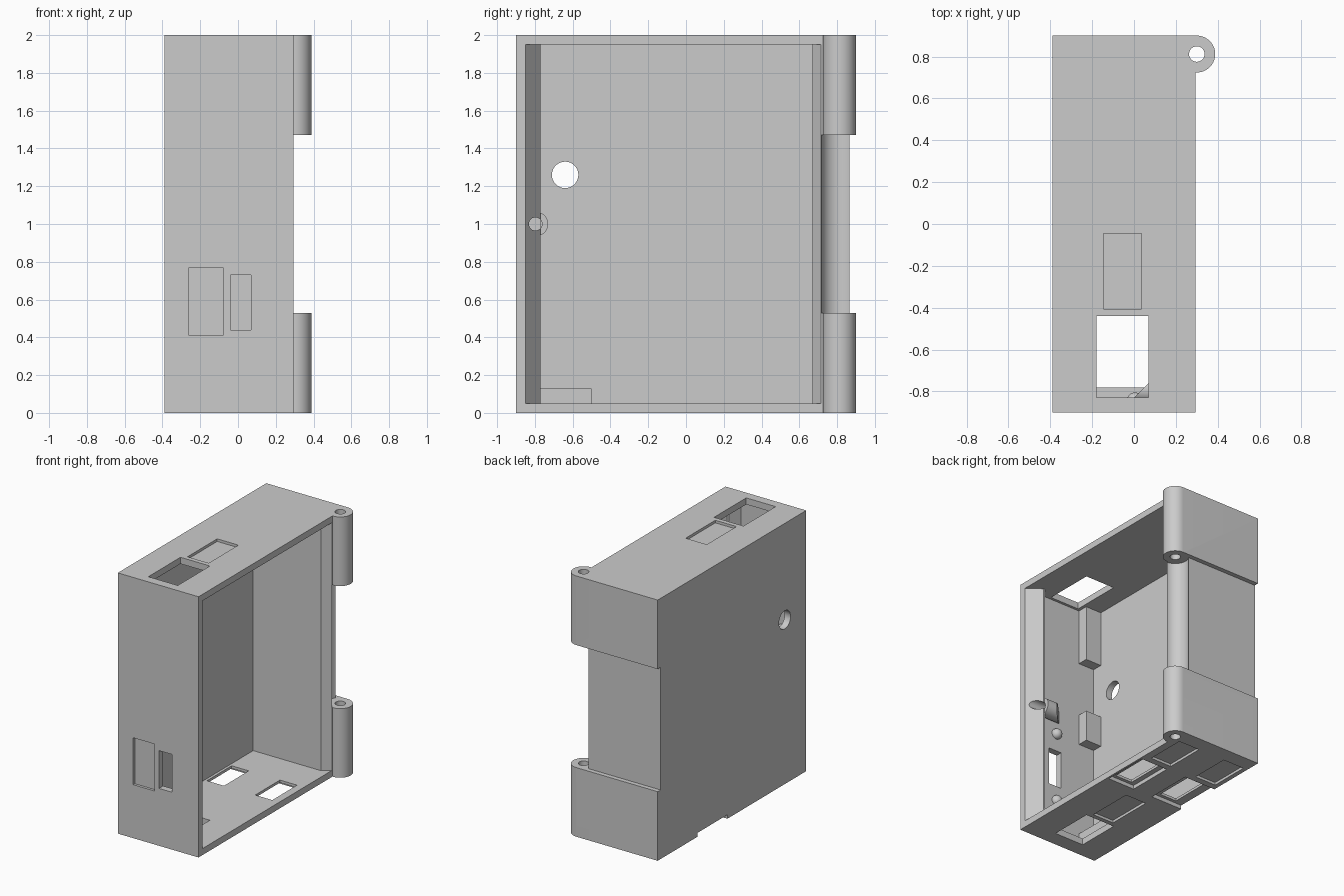
import bpy
import bmesh
from math import sin, cos, pi, radians
from mathutils import Matrix, Vector

cube = bpy.data.objects.get("Cube")
if cube:
    bpy.data.objects.remove(cube, do_unlink=True)

grey = bpy.data.materials.new("plain_grey")
grey.use_nodes = True
grey.diffuse_color = (0.6, 0.6, 0.6, 1)
grey.node_tree.nodes["Principled BSDF"].inputs["Base Color"].default_value = (0.6, 0.6, 0.6, 1)


def finish(bm, name):
    bmesh.ops.recalc_face_normals(bm, faces=bm.faces)
    mesh = bpy.data.meshes.new(name)
    bm.to_mesh(mesh)
    bm.free()
    mesh.materials.append(grey)
    obj = bpy.data.objects.new(name, mesh)
    bpy.context.collection.objects.link(obj)
    return obj


def prism(name, outline, z0, z1):
    bm = bmesh.new()
    face = bm.faces.new([bm.verts.new((x, y, z0)) for x, y in outline])
    made = bmesh.ops.extrude_face_region(bm, geom=[face])["geom"]
    top = [v for v in made if isinstance(v, bmesh.types.BMVert)]
    bmesh.ops.translate(bm, verts=top, vec=(0, 0, z1 - z0))
    return finish(bm, name)


def block(name, x0, x1, y0, y1, z0, z1):
    return prism(name, [(x0, y0), (x1, y0), (x1, y1), (x0, y1)], z0, z1)


def rod(name, radius, start, end, sides=48):
    start, end = Vector(start), Vector(end)
    bm = bmesh.new()
    turn = (end - start).to_track_quat('Z', 'Y').to_matrix().to_4x4()
    bmesh.ops.create_cone(bm, cap_ends=True, segments=sides, radius1=radius, radius2=radius,
                          depth=(end - start).length,
                          matrix=Matrix.Translation((start + end) / 2) @ turn)
    return finish(bm, name)


def combine(tool, operation):
    # apply one boolean to the case, then discard the tool
    tool.hide_render = True
    mod = case.modifiers.new("boolean", 'BOOLEAN')
    mod.operation = operation
    mod.solver = 'EXACT'
    mod.object = tool
    bpy.context.view_layer.objects.active = case
    bpy.ops.object.modifier_apply(modifier=mod.name)
    bpy.data.objects.remove(tool, do_unlink=True)


def cut(tool):
    combine(tool, 'DIFFERENCE')


def add(tool):
    combine(tool, 'UNION')


LEFT, RIM, FRONT, BACK, TOP = -0.39, 0.295, -0.9, 0.9, 2.0
PIN = (0.3, 0.812)
BARREL = 0.088

# case profile with the rounded hinge barrel on one corner
arc = [(PIN[0] + BARREL * cos(a), PIN[1] + BARREL * sin(a))
       for a in (-pi / 2 + pi * i / 32 for i in range(33))]
case = prism("case", [(LEFT, FRONT), (RIM, FRONT), (RIM, PIN[1] - BARREL)] + arc + [(LEFT, BACK)],
             0, TOP)

# middle gap between the two hinge barrels
LOW, HIGH = 0.53, 1.47
cut(block("back_recess", -0.5, 0.5, 0.865, 1.0, LOW, HIGH))
cut(rod("hinge_groove", 0.095, (*PIN, LOW), (*PIN, HIGH), 64))
cut(rod("hinge_pin_hole", 0.037, (*PIN, -0.1), (*PIN, 2.1)))

# cavity, with the snap ridge at the front and the bevelled lip at the back
cut(prism("cavity", [(-0.34, -0.85), (0.13, -0.85), (0.175, -0.77), (0.19, -0.77),
                     (RIM, -0.85), (0.34, -0.85), (0.34, 0.715), (RIM, 0.715),
                     (0.235, 0.67), (-0.34, 0.67)], 0.05, 1.95))

# inner corner blocks
add(block("upper_block", -0.36, -0.205, -0.87, -0.77, 1.52, 1.97))
add(block("middle_block", -0.36, -0.205, -0.87, -0.77, 0.86, 1.1))
add(block("floor_block", -0.36, -0.205, -0.87, -0.5, 0.03, 0.13))

# screw boss with a sloped end, and its blind hole
boss = rod("screw_boss", 0.065, (0, -0.795, 1), (0.18, -0.795, 1))
for v in boss.data.vertices:
    if v.co.x < 0.09:
        v.co.x = v.co.y + 0.83
add(boss)
cut(rod("screw_hole", 0.035, (0.06, -0.797, 1), (0.4, -0.797, 1)))

# round pegs above and below the front slot
for z in (0.32, 0.865):
    bm = bmesh.new()
    bmesh.ops.create_uvsphere(bm, u_segments=24, v_segments=12, radius=0.04,
                              matrix=Matrix.Translation((0.005, -0.845, z)))
    add(finish(bm, "peg"))

# openings and shallow recesses in the front wall and left wall
cut(block("front_slot", -0.04, 0.07, -1, -0.8, 0.44, 0.73))
cut(block("front_recess", -0.26, -0.08, -1, -0.88, 0.41, 0.77))
cut(rod("side_hole", 0.07, (-0.5, -0.64, 1.26), (-0.3, -0.64, 1.26)))

# openings and recesses in the top and bottom
cut(block("top_opening", -0.18, 0.07, -0.83, -0.44, 1.9, 2.1))
cut(block("bottom_opening", -0.18, 0.07, -0.78, -0.44, -0.1, 0.1))
for z0, z1 in ((1.98, 2.1), (-0.1, 0.02)):
    cut(block("label_recess", -0.145, 0.035, -0.405, -0.045, z0, z1))
for x0, x1, shift in ((-0.5, -0.12, -0.41), (0.05, 0.28, 0)):
    cut(block("switch_recess", x0, x1, 0.055, 0.42, -0.1, 0.03))
    cut(block("switch_opening", 0.09 + shift, 0.235 + shift, 0.08, 0.38, -0.1, 0.1))
    cut(block("rear_label_recess", 0.055 + shift, 0.235 + shift, 0.47, 0.78, -0.1, 0.02))

# smooth round parts, keep flat edges sharp
bpy.ops.object.select_all(action='DESELECT')
case.select_set(True)
bpy.context.view_layer.objects.active = case
bpy.ops.object.shade_smooth_by_angle(angle=radians(30))
